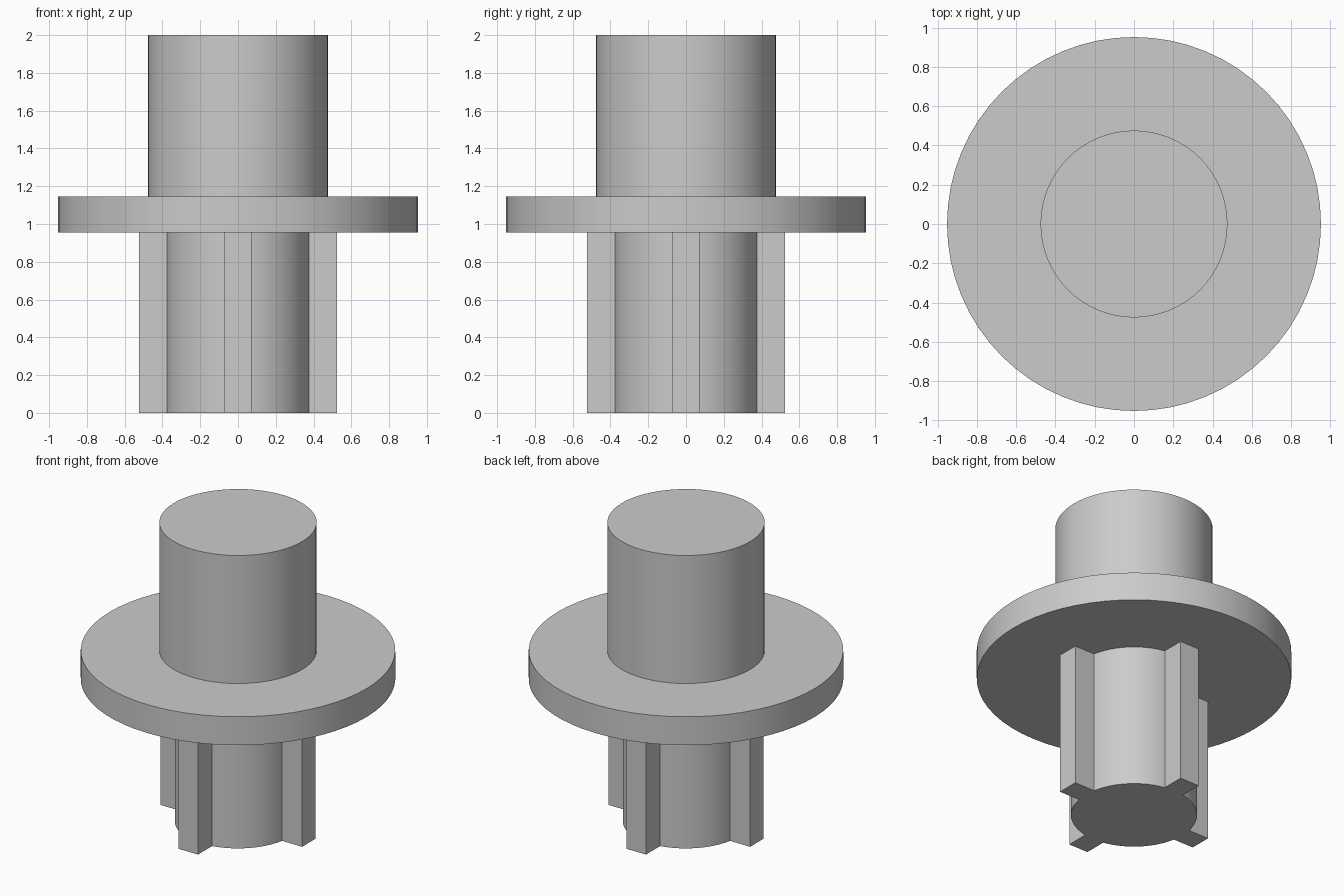
import bpy
import math

cube = bpy.data.objects.get("Cube")
if cube:
    bpy.data.objects.remove(cube, do_unlink=True)

grey = bpy.data.materials.new("light grey")
grey.use_nodes = True
COLOUR = (0.6, 0.6, 0.6, 1)
grey.diffuse_color = COLOUR
grey.node_tree.nodes["Principled BSDF"].inputs["Base Color"].default_value = COLOUR


def cylinder(name, radius, bottom, top):
    bpy.ops.mesh.primitive_cylinder_add(
        vertices=64, radius=radius, depth=top - bottom,
        location=(0, 0, (bottom + top) / 2))
    obj = bpy.context.object
    obj.name = name
    obj.data.materials.append(grey)
    bpy.ops.object.shade_smooth_by_angle(angle=math.radians(30))
    return obj


def rib(name, angle, inner, outer, width, height):
    # Straight key running the full height of the lower shaft
    mid = (inner + outer) / 2
    bpy.ops.mesh.primitive_cube_add(
        size=1, location=(mid * math.cos(angle), mid * math.sin(angle), height / 2),
        rotation=(0, 0, angle))
    obj = bpy.context.object
    obj.name = name
    obj.scale = (outer - inner, width, height)
    bpy.ops.object.transform_apply(location=False, rotation=False, scale=True)
    obj.data.materials.append(grey)


FLANGE_BOTTOM, FLANGE_TOP = 0.955, 1.145

# Stacked round parts
cylinder("lower_shaft", 0.382, 0, FLANGE_BOTTOM)
cylinder("flange", 0.952, FLANGE_BOTTOM, FLANGE_TOP)
cylinder("upper_shaft", 0.476, FLANGE_TOP, 2)

# Four ribs around the lower shaft
for i, side in enumerate(("left", "back", "right", "front")):
    rib(side + "_rib", i * math.pi / 2, 0.34, 0.524, 0.143, FLANGE_BOTTOM)
